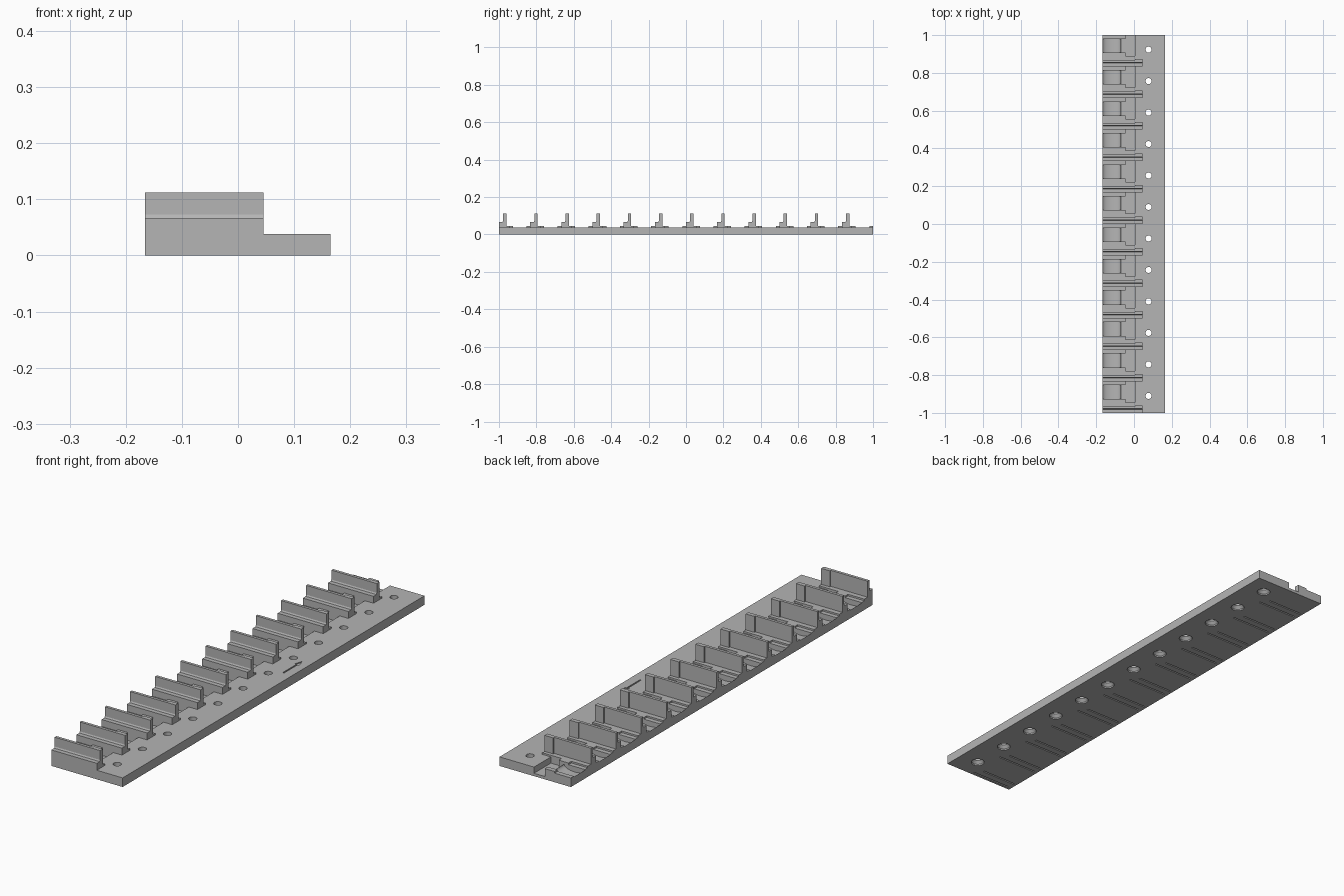
import bpy, bmesh, math
from mathutils import Vector, Matrix

old = bpy.data.objects.get("Cube")
if old:
    bpy.data.objects.remove(old, do_unlink=True)

mat = bpy.data.materials.new("plain_grey")
mat.use_nodes = True
GREY = (0.46, 0.46, 0.46, 1)
mat.diffuse_color = GREY
mat.node_tree.nodes["Principled BSDF"].inputs["Base Color"].default_value = GREY

LEFT, RIGHT, DECK_X, RIB_X = -0.166, 0.165, 0.005, 0.045
FLOOR, DECK = 0.012, 0.038
COUNT, PITCH, FIRST = 12, 1 / 6, -0.978
walls = [FIRST + i * PITCH for i in range(COUNT)]


def finish(bm, name):
    bmesh.ops.recalc_face_normals(bm, faces=bm.faces)
    mesh = bpy.data.meshes.new(name)
    bm.to_mesh(mesh)
    bm.free()
    mesh.materials.append(mat)
    ob = bpy.data.objects.new(name, mesh)
    bpy.context.scene.collection.objects.link(ob)
    return ob


def prism(bm, points, offset):
    """Extrude a closed outline along an offset vector."""
    face = bm.faces.new([bm.verts.new(p) for p in points])
    out = bmesh.ops.extrude_face_region(bm, geom=[face])
    verts = [g for g in out["geom"] if isinstance(g, bmesh.types.BMVert)]
    bmesh.ops.translate(bm, verts=verts, vec=Vector(offset))


def box(bm, x0, x1, y0, y1, z0, z1):
    prism(bm, [(x0, y0, z0), (x1, y0, z0), (x1, y1, z0), (x0, y1, z0)], (0, 0, z1 - z0))


# Base plate: raised deck on one side, low lane floor on the other
bm = bmesh.new()
outline = [(LEFT, 0), (RIGHT, 0), (RIGHT, DECK), (DECK_X, DECK), (DECK_X, FLOOR), (LEFT, FLOOR)]
prism(bm, [(x, -1, z) for x, z in outline], (0, 2, 0))
base = finish(bm, "base_plate")

# Cutter: countersunk holes, underside slits and engraved arrow
bm = bmesh.new()
for w in walls:
    for r1, r2, z0, z1 in ((0.027, 0.016, -0.002, 0.024), (0.016, 0.016, 0.02, 0.05)):
        if r1 == r2:
            z0 = 0.024
        ring = [(math.cos(a * math.tau / 24), math.sin(a * math.tau / 24)) for a in range(24)]
        if r1 != r2:
            # stacked rings make one closed countersunk tool
            levels = [(-0.002, r1), (0.006, r1), (0.018, r2), (0.05, r2)]
            loops = [[bm.verts.new((0.077 + r * c, w + 0.068 + r * s, z)) for c, s in ring]
                     for z, r in levels]
            for lo, hi in zip(loops, loops[1:]):
                for k in range(24):
                    n = (k + 1) % 24
                    bm.faces.new((lo[k], lo[n], hi[n], hi[k]))
            bm.faces.new(loops[0])
            bm.faces.new(loops[-1])
    for dy, x0, x1 in ((-0.008, -0.15, 0.035), (0.026, -0.155, 0.01)):
        box(bm, x0, x1, w + dy - 0.003, w + dy + 0.003, -0.01, 0.008)
arrow = [(-0.003, 0.125), (0.003, 0.125), (0.003, 0.215), (0.011, 0.215),
         (0, 0.25), (-0.011, 0.215), (-0.003, 0.215)]
prism(bm, [(0.123 + x, y, DECK - 0.004) for x, y in arrow], (0, 0, 0.02))
cutter = finish(bm, "plate_cutter")
cutter.hide_render = True
mod = base.modifiers.new("cuts", "BOOLEAN")
mod.operation = "DIFFERENCE"
mod.solver = "EXACT"
mod.object = cutter
bpy.context.view_layer.objects.active = base
bpy.ops.object.modifier_apply(modifier=mod.name)
bpy.data.objects.remove(cutter, do_unlink=True)

# Stepped divider ribs with a thicker end pad
bm = bmesh.new()
profile = [(-0.022, 0.008), (-0.022, 0.067), (-0.003, 0.067), (0, 0.073), (0, 0.112),
           (0.012, 0.112), (0.012, 0.045), (0.033, 0.045), (0.033, 0.008)]
for w in walls:
    prism(bm, [(LEFT, w + y, z) for y, z in profile], (RIB_X - LEFT, 0, 0))
    box(bm, DECK_X, RIB_X, w + 0.011, w + 0.018, 0.04, 0.112)
finish(bm, "divider_ribs")

# Side ledges and small retaining tabs along each lane
bm = bmesh.new()
for w in walls:
    for y0, y1 in ((0.033, 0.052), (PITCH - 0.042, PITCH - 0.022)):
        box(bm, LEFT, -0.07, w + y0, w + y1, 0.01, DECK)
        box(bm, -0.09, -0.045, w + y0, w + y1, 0.01, 0.045)
finish(bm, "lane_ledges")

# Curved cradles between the ledges
bm = bmesh.new()
mid, half, steps = (LEFT - 0.07) / 2, (-0.07 - LEFT) / 2, 16
arc = [(mid + half * math.cos(math.pi * k / steps),
        0.035 - 0.02 * math.sin(math.pi * k / steps)) for k in range(steps + 1)]
section = [(LEFT, 0.01), (-0.07, 0.01)] + arc
for w in walls:
    prism(bm, [(x, w + 0.052, z) for x, z in section], (0, PITCH - 0.094, 0))
cradles = finish(bm, "lane_cradles")
bpy.ops.object.select_all(action="DESELECT")
cradles.select_set(True)
bpy.context.view_layer.objects.active = cradles
bpy.ops.object.shade_smooth_by_angle(angle=math.radians(35))
